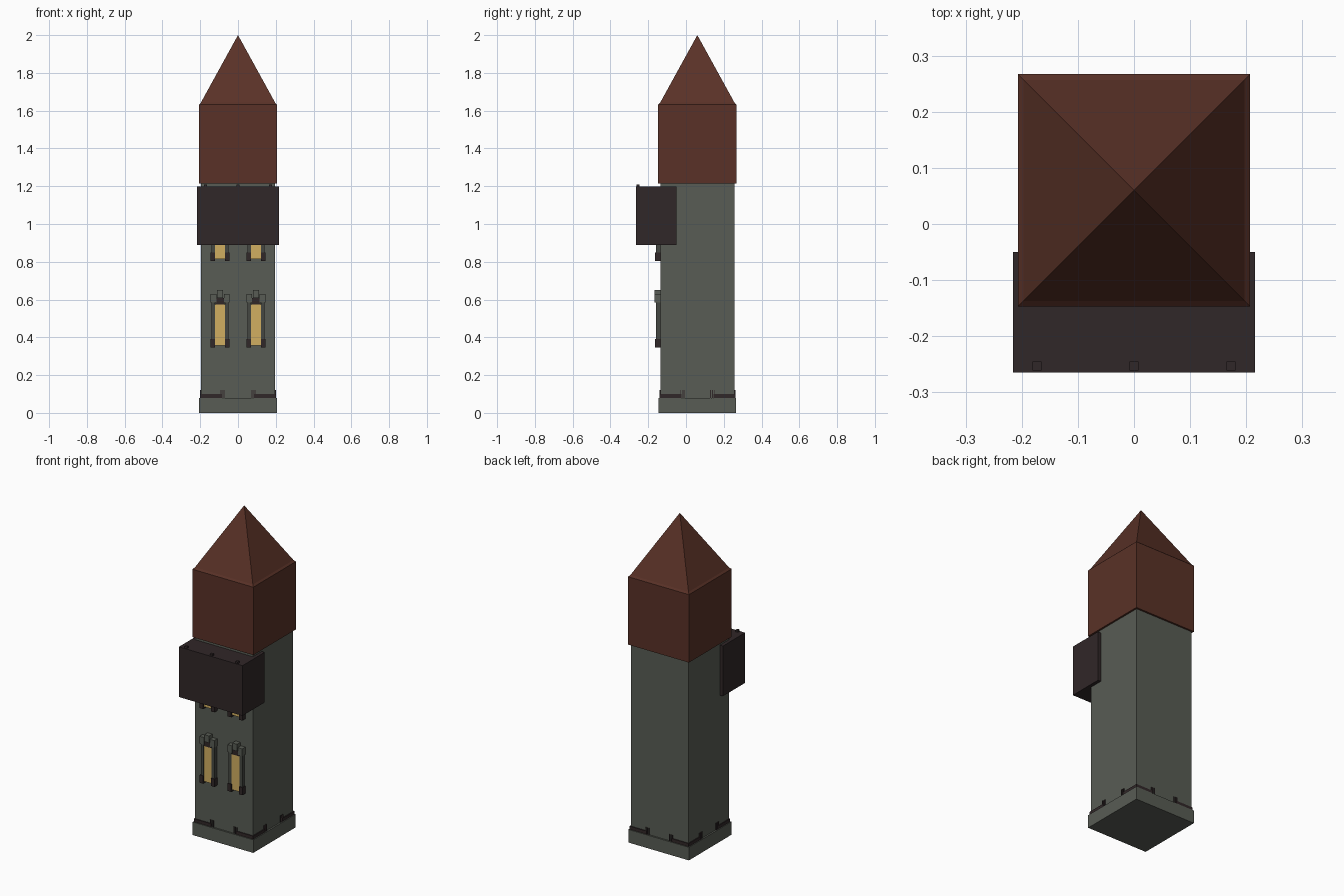
import bpy, bmesh

if "Cube" in bpy.data.objects:
    bpy.data.objects.remove(bpy.data.objects["Cube"])


def material(name, r, g, b):
    m = bpy.data.materials.new(name)
    m.diffuse_color = (r, g, b, 1)
    m.use_nodes = True
    m.node_tree.nodes["Principled BSDF"].inputs["Base Color"].default_value = m.diffuse_color
    return m


STONE = material("grey green stone", 0.098, 0.107, 0.089)
TRIM = material("dark stone trim", 0.060, 0.064, 0.055)
BROWN = material("red brown tiles", 0.100, 0.031, 0.020)
DARK = material("dark timber", 0.030, 0.020, 0.021)
GOLD = material("golden glass", 0.640, 0.430, 0.120)

CY = 0.06  # tower axis in y


def finish(bm, name, mat):
    bmesh.ops.recalc_face_normals(bm, faces=bm.faces)
    me = bpy.data.meshes.new(name)
    bm.to_mesh(me)
    bm.free()
    me.materials.append(mat)
    ob = bpy.data.objects.new(name, me)
    bpy.context.collection.objects.link(ob)
    return ob


def boxes(name, mat, spans):
    """One object from boxes given as (x0, x1, y0, y1, z0, z1)."""
    bm = bmesh.new()
    for x0, x1, y0, y1, z0, z1 in spans:
        vs = bmesh.ops.create_cube(bm, size=1)["verts"]
        for v in vs:
            v.co.x = x0 if v.co.x < 0 else x1
            v.co.y = y0 if v.co.y < 0 else y1
            v.co.z = z0 if v.co.z < 0 else z1
    return finish(bm, name, mat)


def square(h, z0, z1):
    return (-h, h, CY - h, CY + h, z0, z1)


# Stone plinth and shaft
boxes("plinth", STONE, [square(0.206, 0, 0.08)])
boxes("shaft", STONE, [square(0.196, 0.08, 1.22)])

# Tiled upper storey with a small eave step and pointed roof
bm = bmesh.new()
rings = []
for h, z in [(0.207, 1.215), (0.207, 1.632), (0.197, 1.642)]:
    rings.append([bm.verts.new((sx * h, CY + sy * h, z))
                  for sx, sy in ((-1, -1), (1, -1), (1, 1), (-1, 1))])
apex = bm.verts.new((0, CY, 2.0))
bm.faces.new(rings[0])
for i in range(4):
    j = (i + 1) % 4
    for a, b in zip(rings, rings[1:]):
        bm.faces.new((a[i], a[j], b[j], b[i]))
    bm.faces.new((rings[-1][i], rings[-1][j], apex))
finish(bm, "upper_storey_and_roof", BROWN)

# Projecting balcony box with three pegs on its front edge
boxes("balcony", DARK, [(-0.216, 0.216, -0.265, -0.05, 0.89, 1.198)])
boxes("balcony_pegs", DARK, [(x - 0.008, x + 0.008, -0.261, -0.245, 1.19, 1.21)
                             for x in (-0.173, 0, 0.173)])

# Two rows of paired windows (upper row is partly behind the balcony)
for row, z in (("lower", 0.345), ("upper", 0.803)):
    for side, x in (("left", -0.095), ("right", 0.095)):
        tag = f"{row}_{side}"
        boxes(f"{tag}_window_glass", GOLD,
              [(x - 0.029, x + 0.029, -0.158, -0.13, z + 0.012, z + 0.23)])
        jambs, feet, caps = [], [], []
        for s in (-1, 1):
            a, b = sorted((x + s * 0.027, x + s * 0.046))
            jambs.append((a, b, -0.160, -0.13, z + 0.04, z + 0.24))
            a, b = sorted((x + s * 0.026, x + s * 0.050))
            feet.append((a, b, -0.165, -0.13, z, z + 0.047))
            a, b = sorted((x + s * 0.020, x + s * 0.050))
            caps.append((a, b, -0.166, -0.13, z + 0.24, z + 0.285))
        caps.append((x - 0.016, x + 0.016, -0.168, -0.13, z + 0.262, z + 0.305))
        boxes(f"{tag}_window_jambs", TRIM, jambs)
        boxes(f"{tag}_window_feet", DARK, feet)
        boxes(f"{tag}_window_caps", STONE, caps)
        boxes(f"{tag}_window_head", DARK,
              [(x - 0.024, x + 0.024, -0.160, -0.13, z + 0.23, z + 0.262)])

# Dark corner strips with thin upright slivers, on the ledge of all four sides
spans = []
for s in (-1, 1):
    for a, b, top in ((0.085, 0.201, 0.10), (0.088, 0.092, 0.122),
                      (0.078, 0.082, 0.122), (0.068, 0.072, 0.122)):
        u0, u1 = sorted((s * a, s * b))
        for d in (-1, 1):
            v0, v1 = sorted((d * 0.190, d * 0.201))
            spans.append((u0, u1, CY + v0, CY + v1, 0.075, top))
            spans.append((v0, v1, CY + u0, CY + u1, 0.075, top))
boxes("plinth_corner_strips", DARK, spans)
